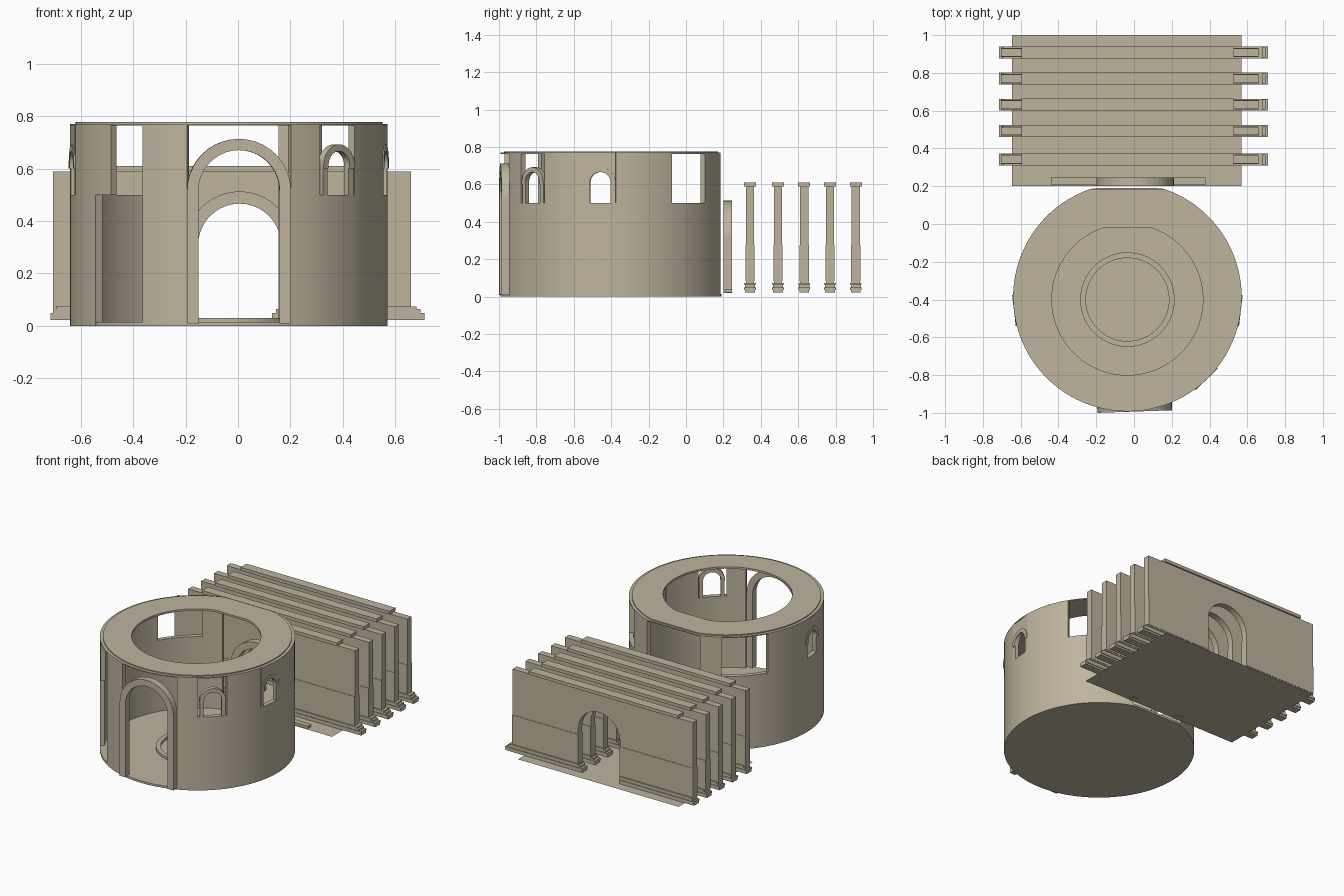
import bpy, bmesh
from math import sin, cos, pi, radians
from mathutils import Matrix

if "Cube" in bpy.data.objects:
    bpy.data.objects.remove(bpy.data.objects["Cube"])

CX, CY, R, T = -0.035, -0.387, 0.605, 0.03

# Warm stone colour shared by every part
STONE = bpy.data.materials.new("stone")
STONE.diffuse_color = (0.52, 0.46, 0.34, 1)
STONE.use_nodes = True
STONE.node_tree.nodes["Principled BSDF"].inputs["Base Color"].default_value = STONE.diffuse_color


def finish(bm, name, smooth=False):
    bmesh.ops.recalc_face_normals(bm, faces=bm.faces)
    me = bpy.data.meshes.new(name)
    bm.to_mesh(me)
    bm.free()
    me.materials.append(STONE)
    ob = bpy.data.objects.new(name, me)
    bpy.context.collection.objects.link(ob)
    if smooth:
        bpy.context.view_layer.objects.active = ob
        ob.select_set(True)
        bpy.ops.object.shade_smooth_by_angle(angle=radians(30))
        ob.select_set(False)
    return ob


def extrude(bm, pts, vec):
    """Closed solid from a flat outline moved along vec."""
    f = bm.faces.new([bm.verts.new(p) for p in pts])
    g = bmesh.ops.extrude_face_region(bm, geom=[f], use_keep_orig=True)
    bmesh.ops.translate(bm, vec=vec, verts=[v for v in g["geom"] if isinstance(v, bmesh.types.BMVert)])


def box(name, x0, x1, y0, y1, z0, z1):
    bm = bmesh.new()
    extrude(bm, [(x0, y0, z0), (x1, y0, z0), (x1, y1, z0), (x0, y1, z0)], (0, 0, z1 - z0))
    return finish(bm, name)


def arch_line(r, spring, base, n=20):
    """Arch outline in x/z, from left foot over the top to right foot."""
    arc = [(-r * cos(pi * i / n), spring + r * sin(pi * i / n)) for i in range(n + 1)]
    return [(-r, base)] + arc + [(r, base)]


def front_solid(name, pts, depth, mat):
    bm = bmesh.new()
    extrude(bm, [(x, 0, z) for x, z in pts], (0, depth, 0))
    ob = finish(bm, name)
    ob.data.transform(mat)
    return ob


def arch_band(name, r0, r1, spring, base, depth, mat):
    return front_solid(name, arch_line(r1, spring, base) + arch_line(r0, spring, base)[::-1], depth, mat)


def arch_panel(name, x0, x1, base, top, r, spring, depth, mat):
    pts = [(x0, base)] + arch_line(r, spring, base) + [(x1, base), (x1, top), (x0, top)]
    return front_solid(name, pts, depth, mat)


def wall(name, a0, a1, z0, z1):
    """Curved wall segment between two angles in degrees."""
    n = max(2, round((a1 - a0) / 4))
    ang = [radians(a0 + (a1 - a0) * i / n) for i in range(n + 1)]
    line = [(CX + R * cos(a), CY + R * sin(a), z0) for a in ang]
    line += [(CX + (R - T) * cos(a), CY + (R - T) * sin(a), z0) for a in reversed(ang)]
    bm = bmesh.new()
    extrude(bm, line, (0, 0, z1 - z0))
    return finish(bm, name, True)


def ring(name, r0, r1, z0, z1, lim0=9, lim1=9, cy0=-0.4, cy1=CY, n=96):
    """Flat ring whose back edge is cut straight at the given y limits."""
    bm = bmesh.new()
    loops = []
    for r, lim, z, cy in ((r0, lim0, z0, cy0), (r1, lim1, z0, cy1), (r1, lim1, z1, cy1), (r0, lim0, z1, cy0)):
        loops.append([bm.verts.new((CX + r * cos(2 * pi * i / n), min(cy + r * sin(2 * pi * i / n), lim), z))
                      for i in range(n)])
    for k in range(4):
        a, b = loops[k], loops[(k + 1) % 4]
        for i in range(n):
            j = (i + 1) % n
            bm.faces.new((a[i], a[j], b[j], b[i]))
    return finish(bm, name, True)


# Rotunda floor with a low round rim
bm = bmesh.new()
pts = [(CX + R * cos(2 * pi * i / 96), min(CY + R * sin(2 * pi * i / 96), 0.19), 0) for i in range(96)]
extrude(bm, pts, (0, 0, 0.014))
finish(bm, "rotunda_floor", True)
ring("floor_rim", 0.22, 0.25, 0.01, 0.03, cy1=-0.4)

# Lower walls, leaving front door, back door and front-left gap
for a0, a1 in ((293, 430.7), (109.3, 213), (237, 254.7)):
    wall("lower_wall", a0, a1, 0, 0.5)

# Upper wall piers between openings
for a0, a1 in ((293, 305), (322.5, 345.5), (361, 391), (54, 70.7), (109.3, 122),
               (150, 179), (194.5, 222), (237, 254.7)):
    wall("upper_pier", a0, a1, 0.5, 0.77)

# Roof ring
ring("roof_edge", 0.4, R, 0.764, 0.77, -0.02, 0.185)
ring("roof_top", 0.4, 0.585, 0.77, 0.777, -0.02, 0.17)


# Arched windows set into the upper wall
def on_wall(a, r):
    return (Matrix.Translation((CX + r * cos(radians(a)), CY + r * sin(radians(a)), 0))
            @ Matrix.Rotation(radians(a + 90), 4, 'Z'))


for a in (353.2, 186.8):
    arch_panel("window_panel", -0.083, 0.083, 0.5, 0.77, 0.056, 0.61, 0.025, on_wall(a, R - 0.005))
for a in (353.2, 186.8, 314):
    arch_band("window_hood", 0.056, 0.082, 0.61, 0.6, 0.03, on_wall(a, R))
arch_band("window_frame", 0.056, 0.08, 0.61, 0.5, 0.025, on_wall(314, R - 0.005))

# Front entrance arch
arch_band("entrance_arch", 0.155, 0.198, 0.515, 0.01, 0.045,
          Matrix.Translation((0.004, -0.993, 0)) @ Matrix.Rotation(radians(2), 4, 'Z'))

# Passage arch behind the rotunda
AX = 0.006
arch_band("passage_arch", 0.158, 0.205, 0.308, 0.02, 0.045, Matrix.Translation((AX, 0.2, 0)))
for x0, x1 in ((-0.44, -0.152), (0.164, 0.38)):
    box("passage_base", x0, x1, 0.21, 0.247, 0.022, 0.04)

# Courtyard floor
bm = bmesh.new()
bm.faces.new([bm.verts.new((x, y, 0.022)) for x, y in ((-0.645, 0.2), (0.57, 0.2), (0.57, 1.0), (-0.645, 1.0))])
finish(bm, "courtyard_floor")

# Five parallel arched walls with stepped bases and caps
for y in (0.342, 0.492, 0.632, 0.77, 0.908):
    arch_panel("arched_wall", -0.705 - AX, 0.66 - AX, 0.024, 0.588, 0.158, 0.308, 0.044,
               Matrix.Translation((AX, y - 0.022, 0)))
    for x0, x1 in ((-0.705, -0.152), (0.164, 0.66)):
        box("wall_dado", x0, x1, y - 0.025, y + 0.025, 0.08, 0.275)
    box("wall_cap", -0.595, 0.53, y - 0.032, y + 0.032, 0.588, 0.61)
    for dx, dy, z0, z1 in ((0.05, 0.026, 0.023, 0.036), (0.05, 0.031, 0.036, 0.05),
                           (0.035, 0.027, 0.05, 0.064), (0.02, 0.031, 0.064, 0.074)):
        box("wall_base_left", -0.68 - dx * 0.7, -0.152, y - dy, y + dy, z0, z1)
        box("wall_base_right", 0.18 - dx, 0.66 + dx, y - dy, y + dy, z0, z1)
